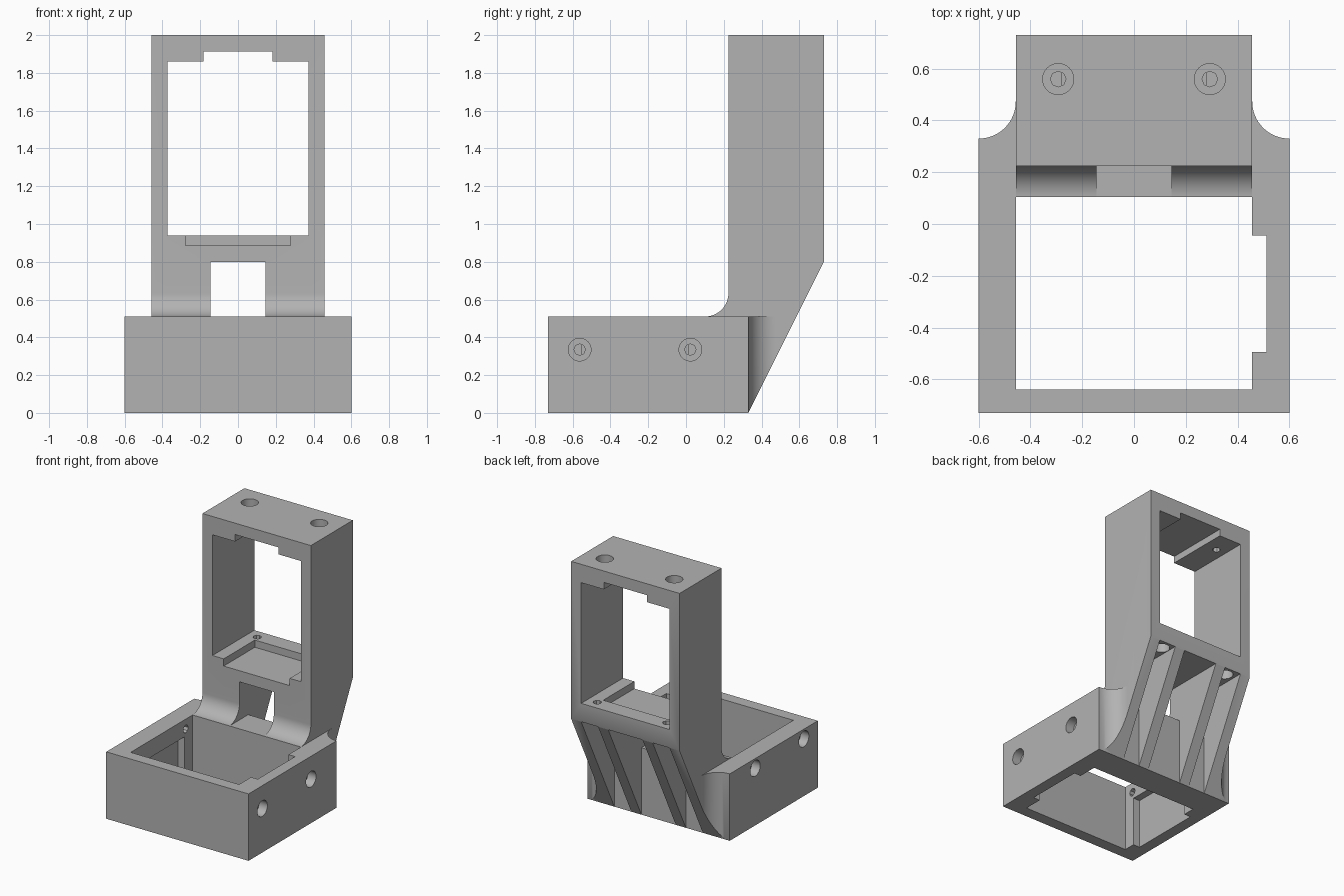
import bpy, bmesh, math
from mathutils import Vector

cube = bpy.data.objects.get("Cube")
if cube:
    bpy.data.objects.remove(cube, do_unlink=True)

grey = bpy.data.materials.new("plain_grey")
grey.use_nodes = True
grey.diffuse_color = (0.45, 0.45, 0.45, 1)
grey.node_tree.nodes["Principled BSDF"].inputs["Base Color"].default_value = (0.45, 0.45, 0.45, 1)

# Where an outline's two coordinates and its extrusion go, per axis
PLACE = {"x": lambda a, b, t: (t, a, b), "y": lambda a, b, t: (a, t, b), "z": lambda a, b, t: (a, b, t)}


def prism(name, outline, axis, low, high):
    """Extrude a closed outline along an axis."""
    bm = bmesh.new()
    face = bm.faces.new([bm.verts.new(PLACE[axis](a, b, low)) for a, b in outline])
    made = bmesh.ops.extrude_face_region(bm, geom=[face])["geom"]
    shift = Vector(PLACE[axis](0, 0, high - low))
    bmesh.ops.translate(bm, vec=shift, verts=[v for v in made if isinstance(v, bmesh.types.BMVert)])
    bmesh.ops.recalc_face_normals(bm, faces=bm.faces)
    mesh = bpy.data.meshes.new(name)
    bm.to_mesh(mesh)
    bm.free()
    mesh.materials.append(grey)
    obj = bpy.data.objects.new(name, mesh)
    bpy.context.collection.objects.link(obj)
    return obj


def box(name, x, y, z):
    return prism(name, [(x[0], y[0]), (x[1], y[0]), (x[1], y[1]), (x[0], y[1])], "z", *z)


def arc(ca, cb, r, start, end, n=16):
    steps = [math.radians(start + (end - start) * i / n) for i in range(n + 1)]
    return [(ca + r * math.cos(t), cb + r * math.sin(t)) for t in steps]


def combine(target, other, operation):
    """Apply a boolean and discard the helper."""
    other.hide_render = True
    mod = target.modifiers.new(operation, "BOOLEAN")
    mod.operation, mod.solver, mod.object = operation, "EXACT", other
    graph = bpy.context.evaluated_depsgraph_get()
    result = bpy.data.meshes.new_from_object(target.evaluated_get(graph))
    target.modifiers.clear()
    target.data = result
    bpy.data.objects.remove(other, do_unlink=True)


def cut(cutter):
    combine(bracket, cutter, "DIFFERENCE")


def screw_hole(a, b, axis, outside, seat, inside):
    """Wide counterbore from outside to seat, narrow hole on to inside."""
    for r, n, end in ((0.03, 8, inside), (0.06, 32, seat)):
        ring = arc(a, b, r, 0, 360, n)[:-1]
        cut(prism("hole_cutter", ring, axis, min(outside, end), max(outside, end)))


W = 0.457   # half width of upright and cradle cavity

# Cradle block with concave flares running into the upright
flare = arc(0.6, 0.473, 0.143, 270, 180)
outline = [(-0.6, -0.73), (0.6, -0.73)] + flare + [(-x, y) for x, y in reversed(flare)]
bracket = prism("servo_bracket", outline, "z", 0, 0.51)

# Upright with a filleted foot
side = [(0.105, 0)] + arc(0.1, 0.635, 0.125, 270, 360) + [(0.225, 2), (0.73, 2), (0.73, 0)]
combine(bracket, prism("upright", side, "x", -W, W), "UNION")

# Sloped back underside
cut(prism("slope_cutter", [(0.28, -0.1), (0.78, 0.9), (0.95, 0.9), (0.95, -0.1)], "x", -1, 1))

# Cradle cavity, through recess on one wall, stopped recess on the other
cut(box("cavity_cutter", (-W, W), (-0.64, 0.105), (-0.1, 0.6)))
cut(box("open_recess_cutter", (0.4, 0.513), (-0.495, -0.045), (-0.1, 0.6)))
cut(box("stopped_recess_cutter", (-0.513, -0.4), (-0.55, 0.01), (-0.1, 0.38)))

# Upright window with its top and floor recesses
cut(box("window_cutter", (-0.373, 0.373), (0.1, 0.9), (0.94, 1.86)))
cut(box("top_recess_cutter", (-0.182, 0.182), (0.1, 0.9), (1.8, 1.913)))
cut(box("floor_recess_cutter", (-0.278, 0.278), (0.1, 0.6), (0.885, 1)))

# Cable opening and pockets between the back ribs
cut(box("opening_cutter", (-0.145, 0.145), (0, 0.4), (0.51, 0.8)))
for low, high in ((-0.373, -0.23), (-0.145, 0.145), (0.23, 0.373)):
    cut(box("pocket_cutter", (low, high), (0.33, 0.95), (-0.1, 0.8)))

# Counterbored screw holes
for s in (-1, 1):
    screw_hole(s * 0.293, 0.56, "z", 2.1, 1.93, 1.8)
    screw_hole(s * 0.293, 0.65, "z", 0.7, 0.87, 1.0)
    y = -0.27 + s * 0.293
    screw_hole(y, 0.335, "x", 0.7, 0.53, 0.4)
    screw_hole(y, 0.435, "x", -0.7, -0.53, -0.4)

# Smooth the fillets and bores, keep edges crisp
bpy.ops.object.select_all(action="DESELECT")
bracket.select_set(True)
bpy.context.view_layer.objects.active = bracket
bpy.ops.object.shade_smooth_by_angle(angle=math.radians(30))
